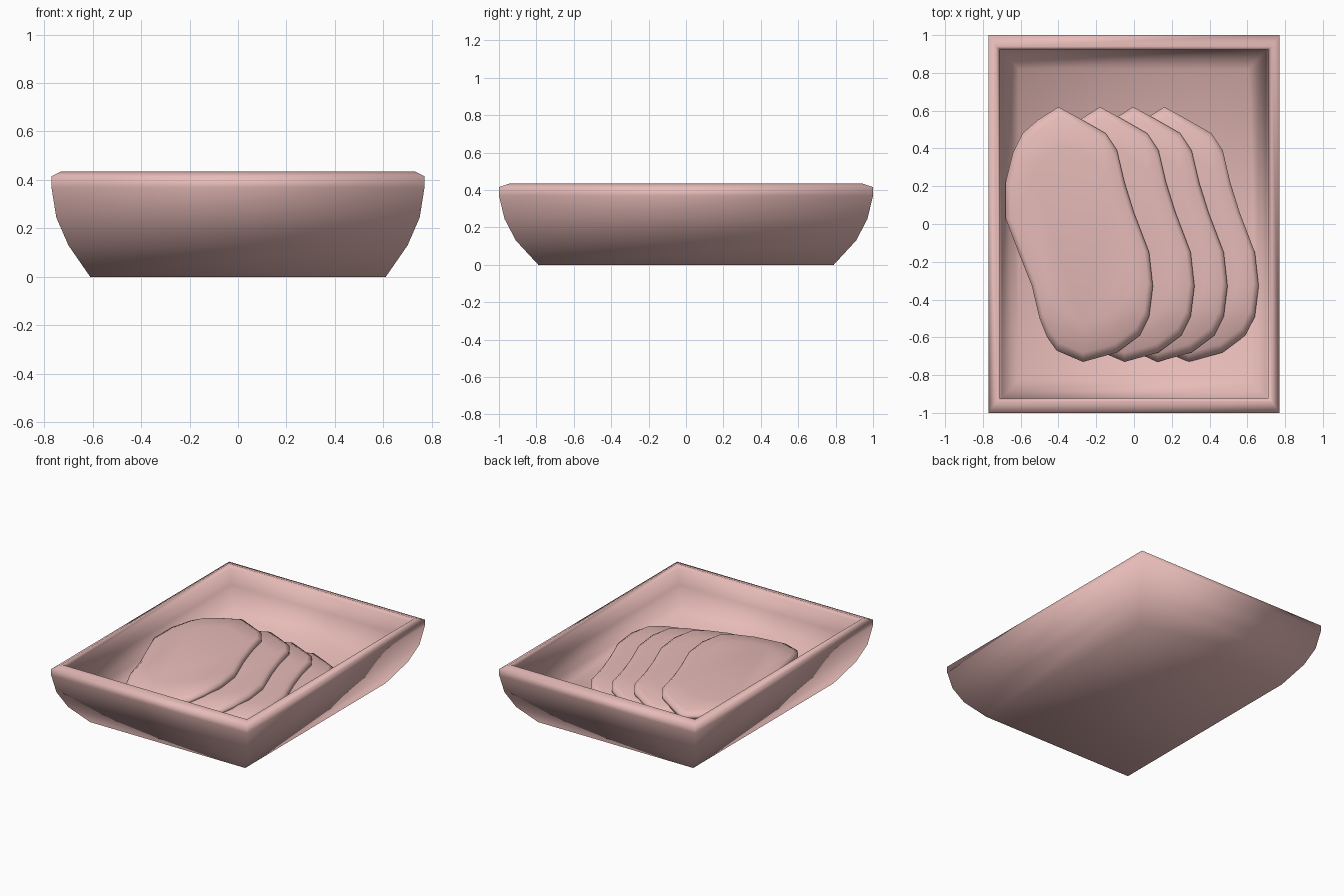
import bpy, bmesh

if "Cube" in bpy.data.objects:
    bpy.data.objects.remove(bpy.data.objects["Cube"])

# Shared pink material
pink = bpy.data.materials.new("pink")
pink.diffuse_color = (0.80, 0.50, 0.48, 1)
pink.use_nodes = True
pink.node_tree.nodes["Principled BSDF"].inputs["Base Color"].default_value = pink.diffuse_color


def loft(name, rings):
    """Skin a list of equal-length point rings and cap both ends."""
    bm = bmesh.new()
    loops = [[bm.verts.new(p) for p in ring] for ring in rings]
    n = len(loops[0])
    for a, b in zip(loops, loops[1:]):
        for i in range(n):
            j = (i + 1) % n
            bm.faces.new((a[i], a[j], b[j], b[i]))
    bm.faces.new(loops[0][::-1])
    bm.faces.new(loops[-1])
    bmesh.ops.recalc_face_normals(bm, faces=bm.faces)
    for f in bm.faces:
        f.smooth = True
    me = bpy.data.meshes.new(name)
    bm.to_mesh(me)
    bm.free()
    me.materials.append(pink)
    ob = bpy.data.objects.new(name, me)
    bpy.context.collection.objects.link(ob)
    return ob


# Tray: rectangular rings (half width, half depth, z), outside up, then inside down
profile = [(.61, .79, 0), (.70, .91, .13), (.75, .97, .245), (.77, 1, .37),
           (.77, 1, .415), (.73, .94, .435), (.71, .925, .415),
           (.70, .92, .30), (.66, .88, .19), (.61, .82, .125)]
loft("tray", [[(-x, -y, z), (x, -y, z), (x, y, z), (-x, y, z)]
              for x, y, z in profile])

# Slice outline, clockwise from the back tip
outline = [(-.40, .62), (-.29, .56), (-.15, .48), (-.09, .39), (-.05, .22),
           (0, .06), (.08, -.15), (.10, -.33), (.08, -.49), (.03, -.59),
           (-.09, -.68), (-.27, -.73), (-.41, -.67), (-.46, -.60),
           (-.50, -.50), (-.54, -.33), (-.60, -.18), (-.68, .03),
           (-.68, .22), (-.64, .38), (-.59, .48), (-.51, .55)]
CX, CY = -.29, -.05


def slice_ring(scale, dx, z):
    """Scaled outline whose two ends droop slightly."""
    ring = []
    for x, y in outline:
        px, py = CX + (x - CX) * scale, CY + (y - CY) * scale
        droop = .22 * max(0, -py - .45) + .12 * max(0, py - .42)
        ring.append((px + dx, py, z - droop + .02 * (px - CX)))
    return ring


# Four overlapping slices, each one lower and further right
for i, (dx, top) in enumerate([(0, .29), (.22, .26), (.395, .23), (.56, .20)]):
    loft(f"slice_{i + 1}", [slice_ring(.9, dx, top - .05),
                            slice_ring(1, dx, top - .04),
                            slice_ring(1, dx, top - .015),
                            slice_ring(.93, dx, top),
                            slice_ring(.7, dx, top)])
